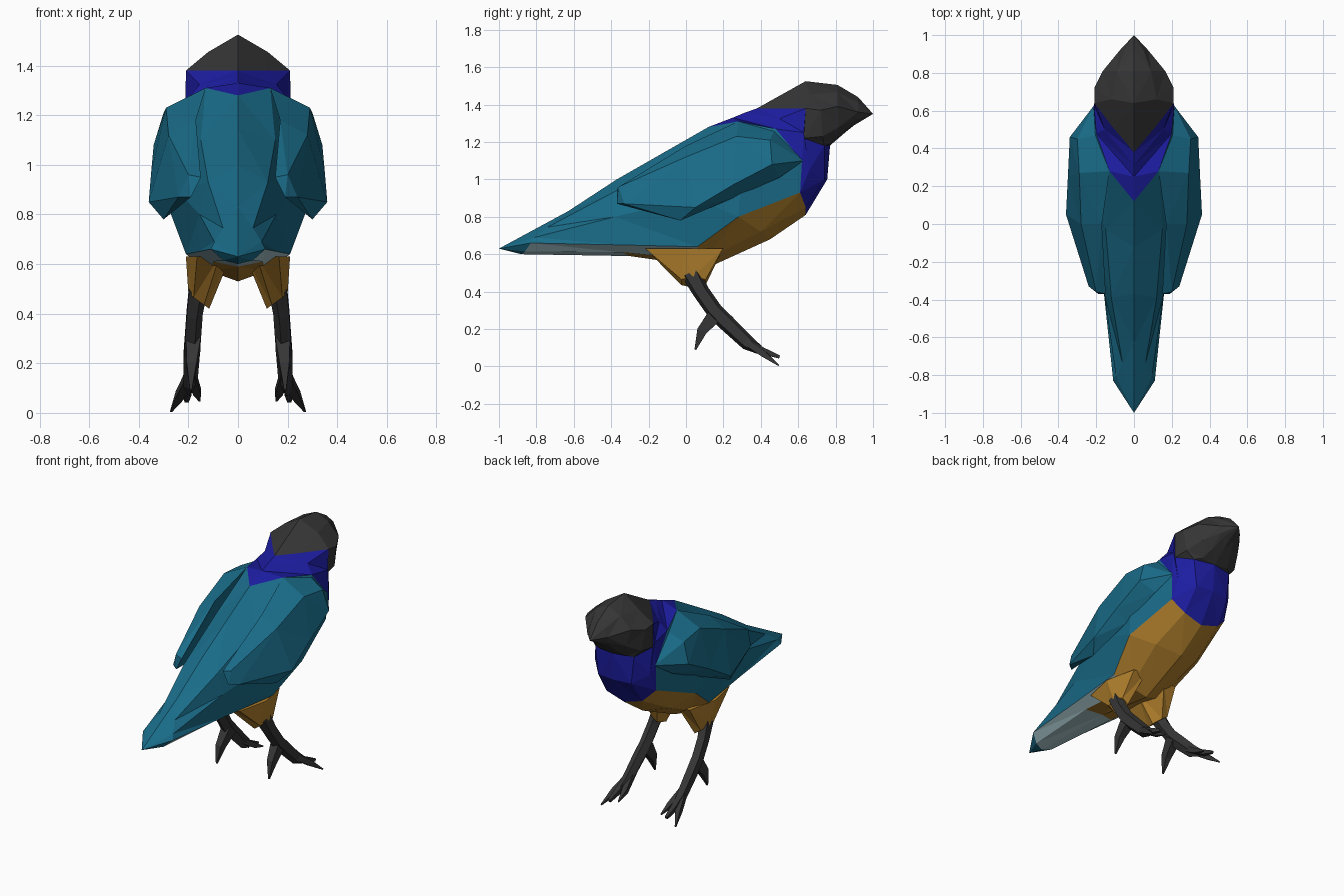
import bpy, bmesh, math
from mathutils import Vector

if "Cube" in bpy.data.objects:
    bpy.data.objects.remove(bpy.data.objects["Cube"])

COLORS = {"T": ("teal", (0.01, 0.15, 0.25)), "B": ("blue", (0.012, 0.012, 0.36)),
          "O": ("ochre", (0.43, 0.21, 0.025)), "K": ("charcoal", (0.036, 0.036, 0.036)),
          "G": ("pale_grey", (0.4, 0.58, 0.62))}
MATS = {}
for key, (label, rgb) in COLORS.items():
    MATS[key] = bpy.data.materials.new(label)
    MATS[key].diffuse_color = (*rgb, 1)


def loft(bm, rings, strips, keys, closed=False, sides=(1, -1)):
    """Skin consecutive rings; strips holds one colour letter per face."""
    for s in sides:
        grid = [[bm.verts.new((p[0] * s, p[1], p[2])) for p in r] for r in rings]
        n = len(rings[0])
        for i in range(len(rings) - 1):
            for j in range(n if closed else n - 1):
                k = (j + 1) % n
                f = bm.faces.new((grid[i][j], grid[i][k], grid[i + 1][k], grid[i + 1][j]))
                f.material_index = keys.index(strips[i][j % len(strips[i])])
        if closed:
            for end in (grid[0], grid[-1]):
                bm.faces.new(end).material_index = keys.index(strips[0][0])


def finish(name, bm, keys):
    bmesh.ops.remove_doubles(bm, verts=bm.verts, dist=0.0005)
    bmesh.ops.recalc_face_normals(bm, faces=bm.faces)
    bmesh.ops.triangulate(bm, faces=bm.faces)
    me = bpy.data.meshes.new(name)
    bm.to_mesh(me)
    bm.free()
    for k in keys:
        me.materials.append(MATS[k])
    bpy.context.collection.objects.link(bpy.data.objects.new(name, me))


def tube(path, n, deep):
    """Rings around a path of (x, y, z, radius) points, stretched fore and aft by deep."""
    pts = [Vector(p[:3]) for p in path]
    rings = []
    for i, p in enumerate(path):
        d = (pts[min(i + 1, len(pts) - 1)] - pts[max(i - 1, 0)]).normalized()
        u = Vector((1, 0, 0))
        u = (u - d * u.dot(d)).normalized()
        v = d.cross(u) * deep
        rings.append([pts[i] + p[3] * (u * math.cos(a) + v * math.sin(a))
                      for a in (2 * math.pi * (k + 0.5) / n for k in range(n))])
    return rings


# Body half-sections, tail to neck: ridge, upper, side, edge, under, keel
body = [
    [(0, -1, .63)] * 6,
    [(0, -.63, .83), (.06, -.74, .745), (.095, -.81, .69), (.11, -.83, .66), (.06, -.86, .615), (0, -.88, .60)],
    [(0, -.37, 1.0), (.12, -.39, .93), (.155, -.38, .80), (.16, -.36, .65), (.10, -.34, .61), (0, -.30, .59)],
    [(0, -.12, 1.143), (.15, -.03, 1.1), (.25, .05, .90), (.21, .06, .64), (.11, .10, .57), (0, .12, .53)],
    [(0, .12, 1.28), (.13, .28, 1.31), (.28, .30, 1.05), (.27, .28, .80), (.16, .40, .72), (0, .45, .68)],
    [(0, .25, 1.33), (.20, .48, 1.27), (.215, .62, 1.10), (.21, .61, .93), (.13, .64, .85), (0, .64, .81)],
    [(0, .31, 1.355), (.155, .50, 1.325), (.212, .63, 1.25), (.20, .66, 1.05), (.12, .74, 1.0), (0, .755, 1.0)],
    [(0, .38, 1.38), (.11, .51, 1.38), (.21, .64, 1.38), (.20, .63, 1.22), (.14, .74, 1.18), (0, .77, 1.18)],
]
bm = bmesh.new()
loft(bm, body, ["TTTTT", "TTTGG", "TTTGO", "TTTOO", "BTTOO", "BBBBB", "BBBBB"], "TGOB")
finish("body_and_tail", bm, "TGOB")

# Head and beak, continuing from the neck section
head = [
    body[-1],
    [(0, .64, 1.525), (.12, .66, 1.455), (.21, .72, 1.37), (.19, .73, 1.23), (.10, .77, 1.19), (0, .78, 1.19)],
    [(0, .81, 1.505), (.09, .81, 1.465), (.165, .81, 1.39), (.14, .82, 1.28), (.07, .83, 1.24), (0, .85, 1.25)],
    [(0, .92, 1.44), (.05, .92, 1.41), (.075, .92, 1.36), (.065, .91, 1.32), (.04, .90, 1.30), (0, .90, 1.29)],
    [(0, 1, 1.35)] * 6,
]
bm = bmesh.new()
loft(bm, head, ["K"] * 4, "K")
finish("head_and_beak", bm, "K")

# Folded wings: top inner, upper outer, lower outer, bottom inner
wing = [
    [(.21, .63, 1.10)] * 4,
    [(.20, .47, 1.26), (.30, .45, 1.21), (.34, .46, 1.08), (.25, .50, 1.01)],
    [(.13, .28, 1.31), (.29, .27, 1.23), (.35, .25, .97), (.27, .25, .90)],
    [(.17, 0, 1.18), (.28, 0, 1.12), (.36, .05, .85), (.30, -.03, .78)],
    [(.15, -.37, .95), (.20, -.36, .96), (.24, -.33, .87), (.19, -.37, .87)],
]
# Feathered thighs: oval sections (x, y, z, x radius, y radius, outward tilt)
thigh = [[(x + rx * math.cos(a), y + ry * math.sin(a), z + tilt * math.cos(a))
          for a in (k * math.pi / 3 for k in range(6))]
         for x, y, z, rx, ry, tilt in ((.12, -.01, .63, .09, .24, 0), (.158, .04, .45, .042, .075, .03))]
# Shin, three front toes and a back toe: path, sides, depth
leg_parts = [
    ([(.163, .025, .50, .042), (.178, .08, .40, .036), (.185, .15, .30, .036), (.19, .22, .23, .036),
      (.195, .33, .125, .032), (.2, .39, .09, .02)], 5, 1.3),
    ([(.19, .28, .16, .026), (.235, .41, .07, .024), (.27, .495, .006, .005)], 4, 1),
    ([(.195, .28, .16, .026), (.205, .41, .085, .024), (.207, .50, .05, .012)], 4, 1),
    ([(.19, .28, .16, .026), (.165, .40, .085, .022), (.155, .48, .05, .005)], 4, 1),
    ([(.18, .16, .28, .042), (.187, .085, .19, .028), (.19, .05, .09, .005)], 4, 1.35),
]
for side, s in (("right", 1), ("left", -1)):
    bm = bmesh.new()
    loft(bm, wing, ["T"] * 4, "T", True, (s,))
    finish(side + "_wing", bm, "T")
    bm = bmesh.new()
    loft(bm, thigh, ["O"], "O", True, (s,))
    finish(side + "_thigh", bm, "O")
    bm = bmesh.new()
    for path, n, deep in leg_parts:
        loft(bm, tube(path, n, deep), ["K"] * 5, "K", True, (s,))
    finish(side + "_leg_and_foot", bm, "K")

for m in bpy.data.materials:
    if m.users and not m.is_grease_pencil:
        m.use_nodes = True
        m.node_tree.nodes["Principled BSDF"].inputs["Base Color"].default_value = m.diffuse_color
